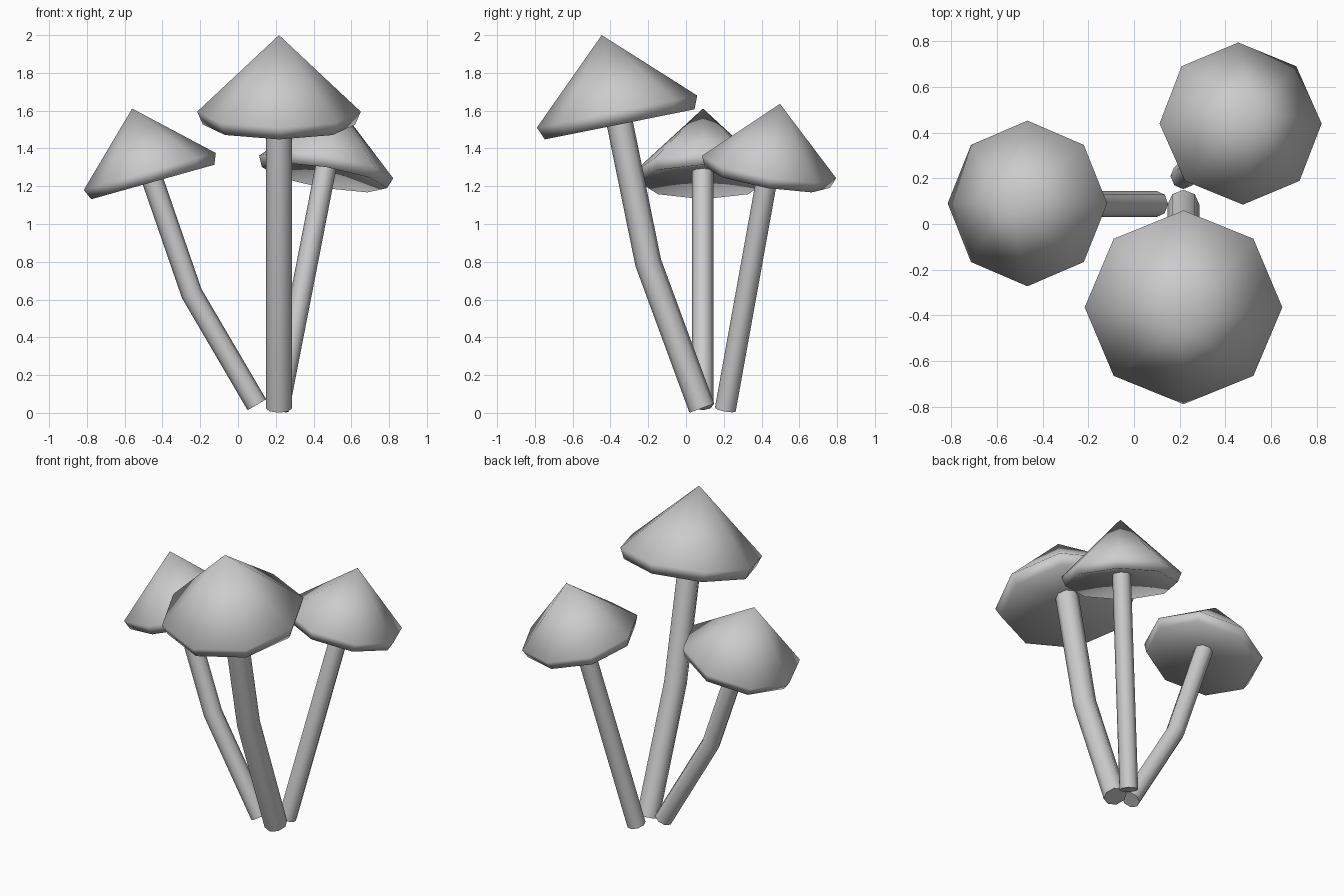
import bpy
import bmesh
import math
from mathutils import Euler, Vector

if "Cube" in bpy.data.objects:
    bpy.data.objects.remove(bpy.data.objects["Cube"])

SIDES = 8

grey = bpy.data.materials.new("plain_grey")
grey.use_nodes = True
colour = (0.6, 0.6, 0.6, 1)
grey.diffuse_color = colour
grey.node_tree.nodes["Principled BSDF"].inputs["Base Color"].default_value = colour


def finish(bm, name):
    bmesh.ops.recalc_face_normals(bm, faces=bm.faces)
    mesh = bpy.data.meshes.new(name)
    bm.to_mesh(mesh)
    bm.free()
    mesh.materials.append(grey)
    obj = bpy.data.objects.new(name, mesh)
    bpy.context.collection.objects.link(obj)
    return obj


def bridge(bm, low, high):
    for i in range(SIDES):
        j = (i + 1) % SIDES
        bm.faces.new((low[i], low[j], high[j], high[i]))


def fan(bm, ring, tip):
    for i in range(SIDES):
        bm.faces.new((ring[i], ring[(i + 1) % SIDES], tip))


def ring_points(radius, z=0):
    for i in range(SIDES):
        a = math.tau * i / SIDES
        yield Vector((radius * math.cos(a), radius * math.sin(a), z))


def make_cap(name, centre, tilt, scale):
    """Pointed cap with a narrow turned-in rim and a hollow underside."""
    bm = bmesh.new()
    rim = [bm.verts.new(p) for p in ring_points(0.433)]
    lip = [bm.verts.new(p) for p in ring_points(0.404, -0.069)]
    fan(bm, rim, bm.verts.new((0, 0, 0.413)))
    bridge(bm, lip, rim)
    fan(bm, lip, bm.verts.new((0, 0, 0.015)))
    for f in bm.faces:
        f.smooth = True
    obj = finish(bm, name)
    obj.location = centre
    obj.rotation_euler = Euler(tilt)
    obj.scale = (scale,) * 3


def make_stem(name, path, radius):
    """Tube along the path, with mitred bends and closed ends."""
    pts = [Vector(p) for p in path]
    bm = bmesh.new()
    rings = []
    for k, p in enumerate(pts):
        before = (p - pts[k - 1]).normalized() if k else Vector()
        after = (pts[k + 1] - p).normalized() if k + 1 < len(pts) else Vector()
        turn = Vector((0, 0, 1)).rotation_difference(before + after)
        rings.append([bm.verts.new(p + turn @ q) for q in ring_points(radius)])
    for low, high in zip(rings, rings[1:]):
        bridge(bm, low, high)
    for f in bm.faces:
        f.smooth = True
    # Flat ends
    ends = [bm.faces.new(rings[0]), bm.faces.new(rings[-1])]
    for f in ends:
        for e in f.edges:
            e.smooth = False
    finish(bm, name)


# Tall front mushroom
make_cap("front_cap", (0.217, -0.365, 1.595), (0.198, 0, 0), 1)
make_stem("front_stem", [(0.217, 0.084, 0.025), (0.217, -0.2, 0.795),
                         (0.217, -0.366, 1.61)], 0.07)

# Side mushroom leaning to the right
make_cap("right_cap", (-0.467, 0.09, 1.278), (0, -0.273, 0), 0.838)
make_stem("right_stem", [(0.1, 0.088, 0.043), (-0.245, 0.088, 0.632),
                         (-0.472, 0.088, 1.29)], 0.057)

# Straight mushroom leaning to the back left
make_cap("back_cap", (0.467, 0.44, 1.302), (-0.168, 0.168, 0), 0.832)
make_stem("back_stem", [(0.215, 0.208, 0.017), (0.468, 0.442, 1.315)], 0.056)
